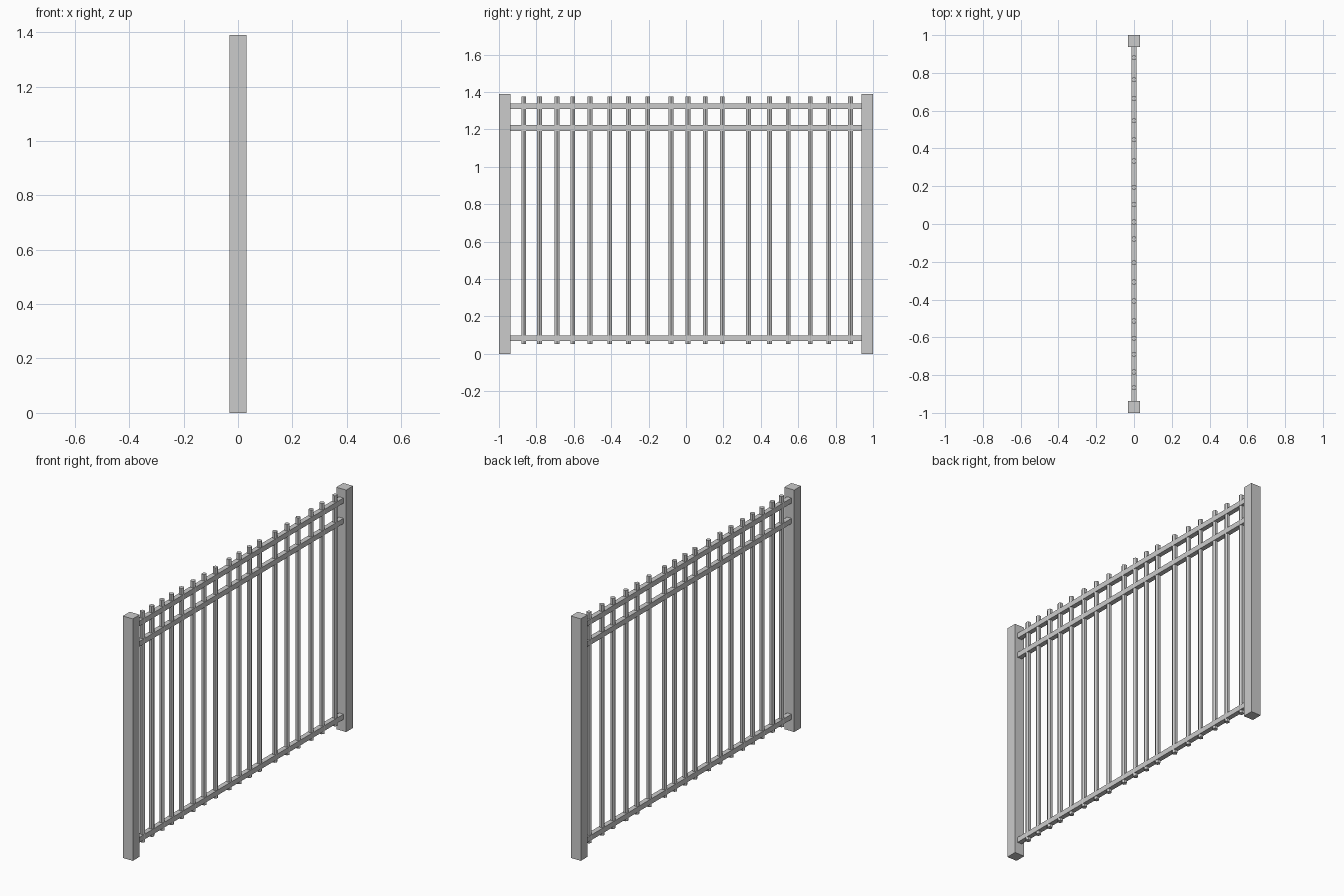
import bpy, math

if "Cube" in bpy.data.objects:
    bpy.data.objects.remove(bpy.data.objects["Cube"])

POST_W, POST_H = 0.063, 1.39
INNER = 1 - POST_W


def box(name, size, loc):
    bpy.ops.mesh.primitive_cube_add(size=1, location=loc)
    ob = bpy.context.object
    ob.name = name
    ob.scale = size
    bpy.ops.object.transform_apply(location=False, rotation=False, scale=True)
    return ob


# Square end posts
for side, s in (("left", -1), ("right", 1)):
    box("post_" + side, (POST_W, POST_W, POST_H),
        (0, s * (1 - POST_W / 2), POST_H / 2))

# Horizontal rails between the posts
for name, z in (("bottom", 0.083), ("middle", 1.208), ("top", 1.325)):
    box("rail_" + name, (0.028, 2 * INNER, 0.03), (0, 0, z))

# Unevenly spaced hexagonal pickets, one corner facing along x
ys = [-0.867, -0.783, -0.69, -0.605, -0.513, -0.408, -0.307, -0.205, -0.08,
      0.011, 0.103, 0.194, 0.334, 0.446, 0.546, 0.664, 0.763, 0.88]
z0, z1 = 0.052, 1.377
for i, y in enumerate(ys):
    bpy.ops.mesh.primitive_cylinder_add(
        vertices=6, radius=0.0145, depth=z1 - z0,
        location=(0, y, (z0 + z1) / 2), rotation=(0, 0, math.pi / 2))
    bpy.context.object.name = f"picket_{i + 1}"
